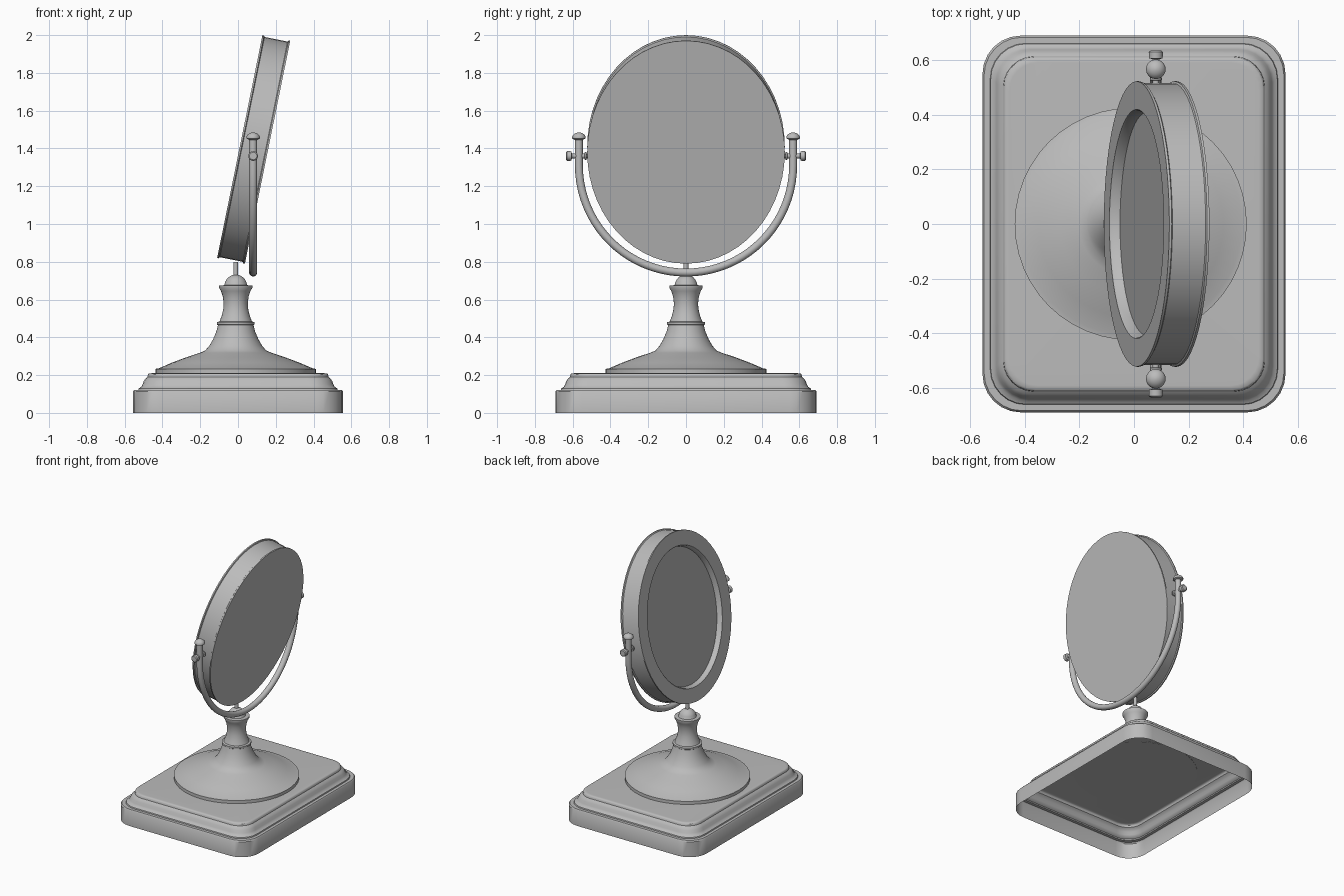
import bpy, bmesh, math
from mathutils import Matrix, Vector

if "Cube" in bpy.data.objects:
    bpy.data.objects.remove(bpy.data.objects["Cube"])


def material(name, value):
    m = bpy.data.materials.new(name)
    m.diffuse_color = (value, value, value, 1)
    m.use_nodes = True
    m.node_tree.nodes["Principled BSDF"].inputs["Base Color"].default_value = m.diffuse_color
    return m


GREY = material("satin grey", 0.5)
GLASS = material("mirror grey", 0.42)
TAU = 2 * math.pi


def loft(name, rings, cap_start=True, cap_end=True, angle=35, matrix=None):
    """Skin a list of equally long closed rings into one object."""
    bm = bmesh.new()
    loops = [[bm.verts.new(p) for p in ring] for ring in rings]
    n = len(loops[0])
    for a, b in zip(loops, loops[1:]):
        for i in range(n):
            j = (i + 1) % n
            bm.faces.new((a[i], a[j], b[j], b[i]))
    if cap_start:
        bm.faces.new(loops[0][::-1])
    if cap_end:
        bm.faces.new(loops[-1])
    if matrix:
        bm.transform(matrix)
    bmesh.ops.recalc_face_normals(bm, faces=bm.faces)
    mesh = bpy.data.meshes.new(name)
    bm.to_mesh(mesh)
    bm.free()
    mesh.materials.append(GREY)
    ob = bpy.data.objects.new(name, mesh)
    bpy.context.collection.objects.link(ob)
    bpy.ops.object.select_all(action='DESELECT')
    ob.select_set(True)
    bpy.context.view_layer.objects.active = ob
    bpy.ops.object.shade_smooth_by_angle(angle=math.radians(angle))
    return ob


def lathe(name, profile, seg=32, matrix=None, **kw):
    """Revolve (radius, height) pairs about z."""
    rings = [[(r * math.cos(TAU * i / seg), r * math.sin(TAU * i / seg), z)
              for i in range(seg)] for r, z in profile]
    return loft(name, rings, matrix=matrix, **kw)


def rounded_rect(hx, hy, r, z, seg=6):
    pts = []
    for k, (sx, sy) in enumerate([(1, 1), (-1, 1), (-1, -1), (1, -1)]):
        for i in range(seg + 1):
            a = (k + i / seg) * math.pi / 2
            pts.append((sx * (hx - r) + r * math.cos(a),
                        sy * (hy - r) + r * math.sin(a), z))
    return pts


# Hollow moulded base, open underneath: (inset, height)
steps = [(0, 0), (0, 0.114), (0.006, 0.122), (0.028, 0.122), (0.03, 0.13),
         (0.042, 0.137), (0.05, 0.15), (0.056, 0.168), (0.066, 0.182),
         (0.076, 0.19), (0.078, 0.203), (0.084, 0.209), (0.098, 0.21)]
loft("base", [rounded_rect(0.555 - d, 0.69 - d, 0.14 - 0.35 * d, z)
              for d, z in steps], cap_start=False, angle=40)

# Turned pedestal with a ball top
PED_X = -0.012
foot = [(0.425, 0.208), (0.425, 0.233), (0.407, 0.236), (0.34, 0.265),
        (0.26, 0.295), (0.19, 0.318), (0.162, 0.33), (0.14, 0.355),
        (0.12, 0.39), (0.103, 0.43), (0.094, 0.464), (0.1, 0.468),
        (0.1, 0.48), (0.086, 0.484), (0.074, 0.515), (0.066, 0.55),
        (0.064, 0.58), (0.068, 0.615), (0.078, 0.645), (0.088, 0.662),
        (0.088, 0.674), (0.062, 0.676)]
ball = [(0.06 * math.cos(a), 0.672 + 0.06 * math.sin(a))
        for a in (math.radians(8 + 13.2 * i) for i in range(7))]
lathe("pedestal", foot + ball, seg=48,
      matrix=Matrix.Translation((PED_X, 0, 0)))

# Thin stem between ball and mirror
lathe("stem", [(0.013, 0.72), (0.013, 0.8)], seg=16,
      matrix=Matrix.Translation((PED_X, 0, 0)))

# U-shaped yoke: straight arms joined by a half circle
YX, YR, YZ, TUBE = 0.08, 0.567, 1.31, 0.021
path = [(-YR, 1.455, 0.0)]
for i in range(41):
    a = math.pi * i / 40
    path.append((-YR * math.cos(a), YZ - YR * math.sin(a), a))
path.append((YR, 1.455, math.pi))
rings = []
for y, z, a in path:
    out = Vector((0, -math.cos(a), -math.sin(a)))
    rings.append([Vector((YX, y, z)) + out * TUBE * math.cos(TAU * k / 14)
                  + Vector((TUBE * math.sin(TAU * k / 14), 0, 0))
                  for k in range(14)])
loft("yoke", rings)

# Finials and pivot knobs on both arms
finial = [(0.022, 1.446), (0.035, 1.452), (0.036, 1.461), (0.03, 1.472),
          (0.018, 1.481), (0.005, 1.485)]
knob = [(0.012, 0.5), (0.012, 0.525), (0.022, 0.527), (0.022, 0.535),
        (0.013, 0.537), (0.013, 0.604), (0.025, 0.607), (0.026, 0.63),
        (0.02, 0.635)]
for side, label in ((1, "rear"), (-1, "front")):
    lathe(label + "_finial", finial, seg=20,
          matrix=Matrix.Translation((YX, side * YR, 0)))
    lathe(label + "_pivot_knob", knob, seg=20,
          matrix=Matrix.Translation((YX, 0, 1.36))
          @ Matrix.Rotation(-side * math.pi / 2, 4, 'X'))

# Tilted oval mirror: (inset, offset along its axis)
tilt = (Matrix.Translation((0.083, 0, 1.395))
        @ Matrix.Rotation(math.radians(11.5), 4, 'Y'))


def oval(d, x, seg=56):
    return [(x, (0.523 - d) * math.cos(TAU * i / seg),
             (0.602 - d) * math.sin(TAU * i / seg)) for i in range(seg)]


section = [(0.115, -0.038), (0.108, -0.07), (0.103, -0.075), (0, -0.075),
           (0, -0.066), (0.007, -0.062), (0.007, 0.062), (0, 0.066),
           (0, 0.075)]
frame = loft("mirror_frame", [oval(d, x) for d, x in section], matrix=tilt)

# The recessed glass is the cap that closes the opening
frame.data.materials.append(GLASS)
inward = tilt.inverted()
for poly in frame.data.polygons:
    c = inward @ poly.center
    if len(poly.vertices) > 4 and c.x < 0:
        poly.material_index = 1
